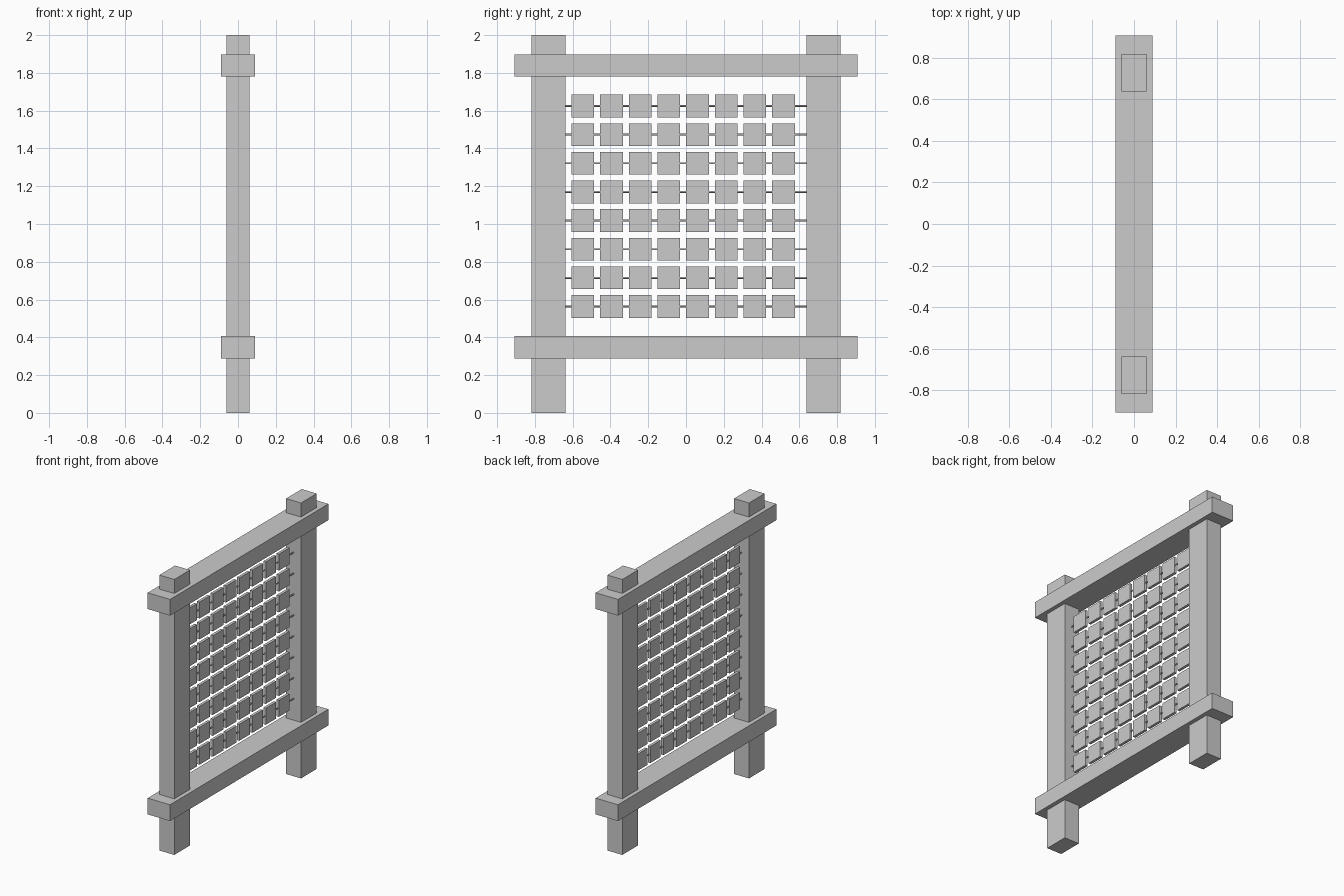
import bpy
import math

if "Cube" in bpy.data.objects:
    bpy.data.objects.remove(bpy.data.objects["Cube"])


def box(name, center, size):
    bpy.ops.mesh.primitive_cube_add(size=1, location=center)
    ob = bpy.context.object
    ob.name = name
    ob.scale = size
    bpy.ops.object.transform_apply(location=False, rotation=False, scale=True)
    return ob


# Two upright posts
for side, label in ((-1, "front"), (1, "back")):
    box(f"{label}_post", (0, side * 0.727, 1.0), (0.12, 0.18, 2.0))

# Two cross rails, wider than the posts and overhanging their outer sides
for z, label in ((0.348, "lower"), (1.839, "upper")):
    box(f"{label}_rail", (0, 0, z), (0.18, 1.816, 0.118))

# Horizontal rods, each carrying a row of thin square tiles
COUNT, PITCH, TILE = 8, 0.1517, 0.12
for row in range(COUNT):
    z = 0.563 + row * PITCH
    bpy.ops.mesh.primitive_cylinder_add(
        vertices=8, radius=0.005, depth=1.30,
        location=(0, 0, z), rotation=(math.pi / 2, 0, 0))
    bpy.context.object.name = f"rod_{row + 1}"
    bpy.ops.object.shade_smooth_by_angle(angle=math.radians(50))

# One tile repeated over the grid by two array modifiers
tiles = box("tile_grid", (0, -0.546, 0.563), (0.02, TILE, TILE))
for label, step in (("columns", (0, PITCH, 0)), ("rows", (0, 0, PITCH))):
    arr = tiles.modifiers.new(label, 'ARRAY')
    arr.count = COUNT
    arr.use_relative_offset = False
    arr.use_constant_offset = True
    arr.constant_offset_displace = step
